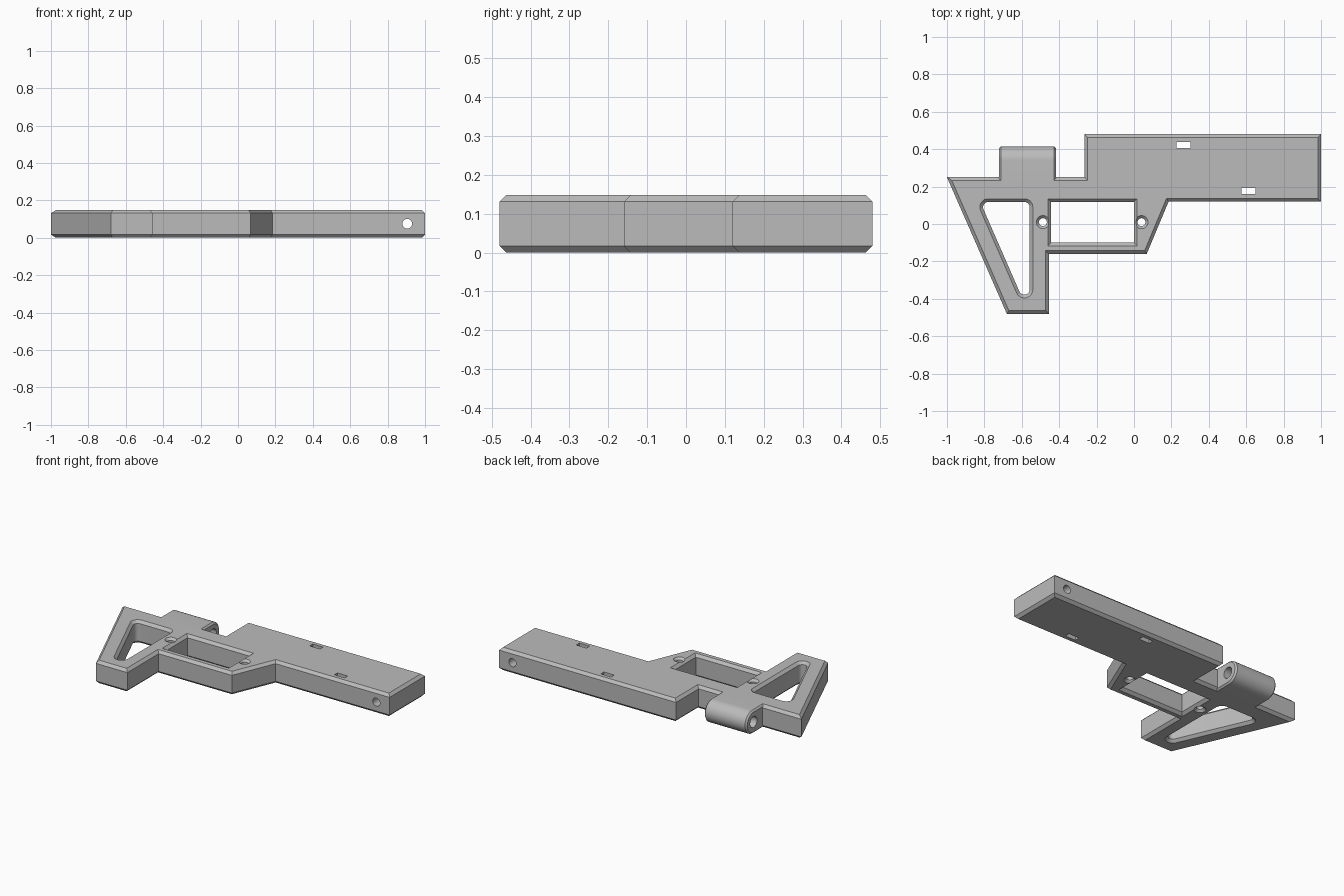
import bpy, bmesh, math
from mathutils import Vector

cube = bpy.data.objects.get("Cube")
if cube:
    bpy.data.objects.remove(cube, do_unlink=True)

H = 0.148       # plate thickness
C = 0.017       # edge chamfer

grey = bpy.data.materials.new("plain grey")
grey.use_nodes = True
COLOUR = (0.5, 0.5, 0.5, 1)
grey.diffuse_color = COLOUR
grey.node_tree.nodes["Principled BSDF"].inputs["Base Color"].default_value = COLOUR


def corners(pts):
    """Each point of a counter-clockwise outline with its two outward edge normals."""
    pts = [Vector(p) for p in pts]
    out = []
    for i, p in enumerate(pts):
        e1 = (p - pts[i - 1]).normalized()
        e2 = (pts[(i + 1) % len(pts)] - p).normalized()
        out.append((p, Vector((e1.y, -e1.x)), Vector((e2.y, -e2.x))))
    return out


def offset(pts, d):
    return [p + d * (a + b) / (1 + a.dot(b)) for p, a, b in corners(pts)]


def fillet(pts, r, steps=8):
    out = []
    for p, a, b in corners(pts):
        centre = p - r * (a + b) / (1 + a.dot(b))
        out += [centre + r * a.slerp(b, k / steps) for k in range(steps + 1)]
    return out


def circle(x, y, r, n=32):
    return [(x + r * math.cos(math.tau * k / n), y + r * math.sin(math.tau * k / n))
            for k in range(n)]


def rect(x0, y0, x1, y1):
    return [(x0, y0), (x1, y0), (x1, y1), (x0, y1)]


def loft(name, pts, rings, axis="z"):
    """Stack offset copies of an outline along an axis; rings are (position, offset)."""
    place = {"z": lambda a, b, h: (a, b, h),
             "x": lambda a, b, h: (h, a, b),
             "y": lambda a, b, h: (b, h, a)}[axis]
    bm = bmesh.new()
    loops = [[bm.verts.new(place(p.x, p.y, h)) for p in offset(pts, d)] for h, d in rings]
    n = len(pts)
    for lo, hi in zip(loops, loops[1:]):
        for i in range(n):
            j = (i + 1) % n
            bm.faces.new((lo[i], lo[j], hi[j], hi[i]))
    bm.faces.new(loops[0][::-1])
    bm.faces.new(loops[-1])
    mesh = bpy.data.meshes.new(name)
    bm.to_mesh(mesh)
    bm.free()
    mesh.materials.append(grey)
    obj = bpy.data.objects.new(name, mesh)
    bpy.context.collection.objects.link(obj)
    return obj


def chamfered(lo, hi, c):
    return [(lo, -c), (lo + c, 0), (hi - c, 0), (hi, -c)]


def flared(c, over=0.01):
    """Through-cut that widens at both faces of the plate."""
    return [(-over, c + over), (c, 0), (H - c, 0), (H + over, c + over)]


def activate(obj):
    bpy.ops.object.select_all(action="DESELECT")
    obj.select_set(True)
    bpy.context.view_layer.objects.active = obj


def cut(obj, cutter):
    cutter.hide_render = True
    mod = obj.modifiers.new("cut", "BOOLEAN")
    mod.operation, mod.solver, mod.object = "DIFFERENCE", "EXACT", cutter
    activate(obj)
    bpy.ops.object.modifier_apply(modifier=mod.name)
    bpy.data.objects.remove(cutter, do_unlink=True)


# Main plate
outline = [(-1, 0.25), (-0.68, -0.48), (-0.455, -0.48), (-0.455, -0.16), (0.068, -0.16),
           (0.185, 0.12), (1, 0.12), (1, 0.48), (-0.265, 0.48), (-0.265, 0.25)]
body = loft("body_plate", outline, chamfered(0, H, C))

# Rounded grip opening and square-cornered window
grip = fillet([(-0.822, 0.118), (-0.605, -0.378), (-0.558, -0.378), (-0.558, 0.118)], 0.028)
cut(body, loft("grip_cutter", grip, flared(C)))
cut(body, loft("window_cutter", rect(-0.443, -0.1, 0, 0.118), flared(C)))

# Countersunk pin holes on both sides of the window
for x in (-0.487, 0.04):
    cut(body, loft("pin_cutter", circle(x, 0.01, 0.021), flared(0.014)))

# Plain slots and the cross hole near the far end
through = [(-0.1, 0), (H + 0.1, 0)]
for x, y in ((0.265, 0.422), (0.613, 0.177)):
    cut(body, loft("slot_cutter", rect(x - 0.037, y - 0.016, x + 0.037, y + 0.016), through))
cut(body, loft("cross_hole_cutter", circle(0.075, 0.905, 0.026), [(0, 0), (0.6, 0)], "y"))

# Hinge barrel: half-round block with a bore
R = H / 2
yc = 0.415 - R
nose = [(yc + R * math.cos(t), R + R * math.sin(t))
        for t in (math.pi * (k / 24 - 0.5) for k in range(25))]
hinge = loft("hinge_barrel", nose + [(0.222, H), (0.222, 0)],
             chamfered(-0.722, -0.418, 0.01), "x")
cut(hinge, loft("bore_cutter", circle(yc, R, 0.035), [(-0.8, 0), (-0.3, 0)], "x"))

for obj in (body, hinge):
    activate(obj)
    bpy.ops.object.shade_smooth_by_angle(angle=math.radians(30))
